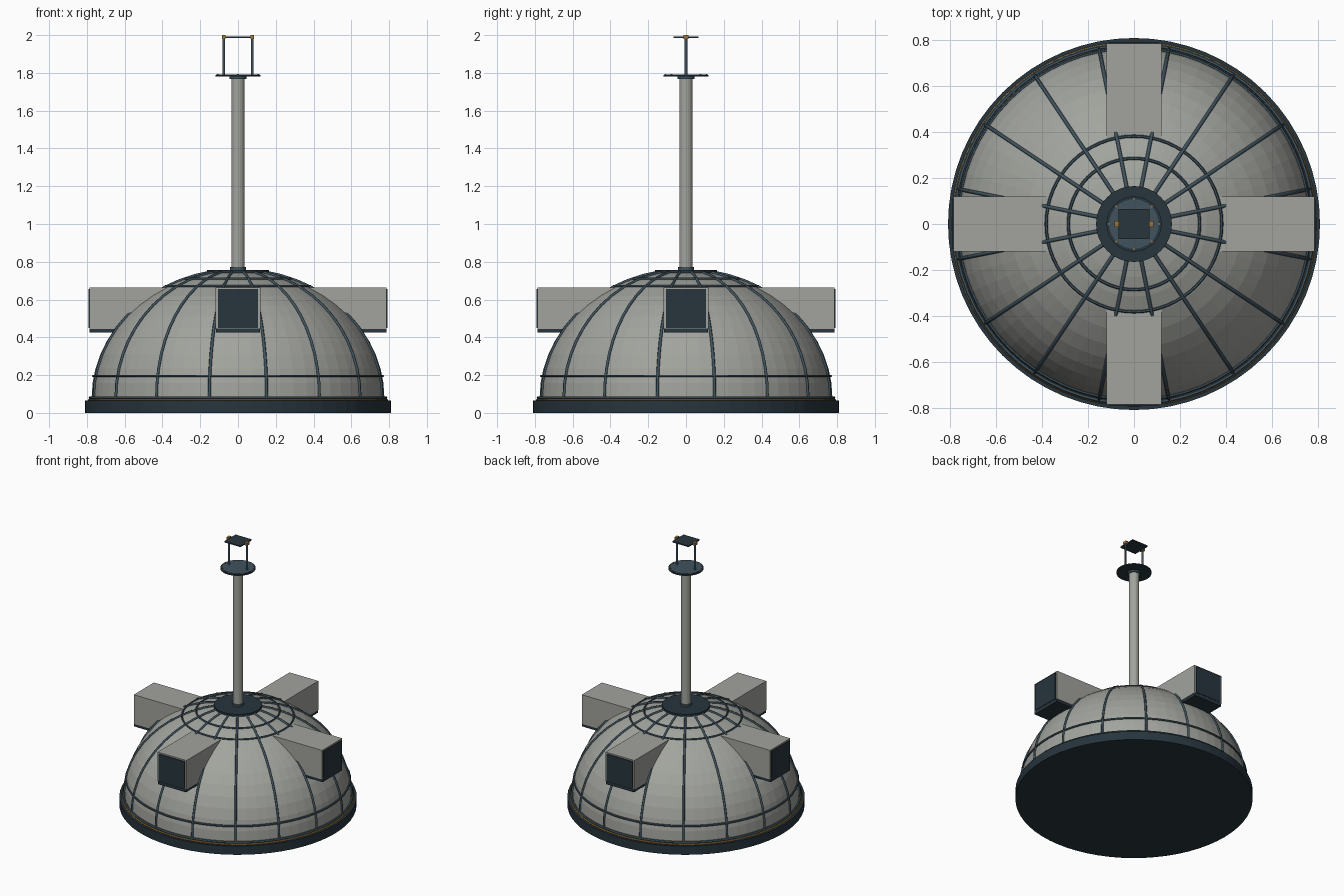
import bpy, bmesh
from math import sin, cos, pi, radians, sqrt, asin
from mathutils import Matrix

if "Cube" in bpy.data.objects:
    bpy.data.objects.remove(bpy.data.objects["Cube"])


def mat(name, col):
    m = bpy.data.materials.new(name)
    m.diffuse_color = (*col, 1)
    m.use_nodes = True
    m.node_tree.nodes["Principled BSDF"].inputs["Base Color"].default_value = m.diffuse_color
    return m


SHELL = mat("shell", (0.36, 0.37, 0.34))
DARK = mat("dark", (0.02, 0.035, 0.047))
STEEL = mat("steel", (0.05, 0.085, 0.11))
AMBER = mat("amber", (0.35, 0.18, 0.04))

A, B, ZC = 0.775, 0.677, 0.08      # dome ellipse radii and centre height


def finish(name, bm, material):
    bmesh.ops.recalc_face_normals(bm, faces=bm.faces)
    me = bpy.data.meshes.new(name)
    bm.to_mesh(me)
    bm.free()
    me.materials.append(material)
    ob = bpy.data.objects.new(name, me)
    bpy.context.collection.objects.link(ob)
    return ob


def lathe(name, profile, material, n=64, closed=False):
    """Spin (r, z) points round z; closed joins the last point to the first."""
    bm = bmesh.new()
    rings = []
    for r, z in profile:
        rings.append([bm.verts.new((r * cos(2 * pi * i / n), r * sin(2 * pi * i / n), z))
                      for i in range(n)])
    pairs = list(zip(rings, rings[1:]))
    if closed:
        pairs.append((rings[-1], rings[0]))
    for a, b in pairs:
        for i in range(n):
            j = (i + 1) % n
            bm.faces.new((a[i], a[j], b[j], b[i]))
    if not closed:
        bm.faces.new(rings[0])
        bm.faces.new(rings[-1])
    return finish(name, bm, material)


def disc(name, r, z0, z1, material, n=64):
    return lathe(name, [(r, z0), (r, z1)], material, n)


def hoop(name, r, z, t, material):
    prof = [(r + t * cos(k * pi / 3), z + t * sin(k * pi / 3)) for k in range(6)]
    return lathe(name, prof, material, 64, True)


def box(name, lo, hi, material, angle=0):
    bm = bmesh.new()
    bmesh.ops.create_cube(bm, size=1)
    for v in bm.verts:
        v.co = [l + (c + 0.5) * (h - l) for c, l, h in zip(v.co, lo, hi)]
    bm.transform(Matrix.Rotation(angle, 4, 'Z'))
    return finish(name, bm, material)


# base plinth and rim trims
disc("base_plinth", 0.81, 0, 0.065, DARK)
hoop("rim_trim", 0.788, 0.068, 0.007, AMBER)
hoop("rim_hoop", 0.782, 0.08, 0.009, STEEL)

# dome shell
t_end = asin((0.745 - ZC) / B)
arc = [t_end * k / 12 for k in range(13)]
lathe("dome_shell", [(A, 0.06)] + [(A * cos(t), ZC + B * sin(t)) for t in arc], SHELL)

# dome hoops
for i, z in enumerate((0.195, 0.67, 0.71)):
    hoop(f"dome_hoop_{i}", A * sqrt(1 - ((z - ZC) / B) ** 2) + 0.002, z, 0.007, STEEL)

# meridian ribs
for i in range(16):
    a = 2 * pi * (i + 0.5) / 16
    cu = bpy.data.curves.new("dome_rib", 'CURVE')
    cu.dimensions = '3D'
    cu.bevel_depth = 0.008
    cu.bevel_resolution = 1
    cu.use_fill_caps = True
    sp = cu.splines.new('POLY')
    sp.points.add(len(arc) - 1)
    for p, t in zip(sp.points, arc):
        r = A * cos(t) + 0.002
        p.co = (r * cos(a), r * sin(a), ZC + B * sin(t) + 0.002, 1)
    cu.materials.append(STEEL)
    bpy.context.collection.objects.link(bpy.data.objects.new(f"dome_rib_{i}", cu))

# four dormers with dark shutters and sills
for i in range(4):
    a = i * pi / 2
    box(f"dormer_{i}", (0.36, -0.12, 0.445), (0.785, 0.12, 0.665), SHELL, a)
    box(f"dormer_shutter_{i}", (0.77, -0.107, 0.45), (0.792, 0.107, 0.655), DARK, a)
    box(f"dormer_sill_{i}", (0.5, -0.117, 0.425), (0.787, 0.117, 0.446), DARK, a)

# mast
disc("mast_collar", 0.165, 0.735, 0.757, DARK, 48)
disc("mast_foot", 0.042, 0.755, 0.772, STEEL, 24)
disc("mast", 0.035, 0.757, 1.775, SHELL, 20)
disc("mast_cap", 0.046, 1.768, 1.783, STEEL, 24)

# instrument platform
disc("platform", 0.12, 1.78, 1.789, DARK, 32)
disc("platform_top", 0.108, 1.788, 1.791, STEEL, 32)
for i in range(8):
    a = i * pi / 4
    bolt = disc(f"platform_bolt_{i}", 0.005, 1.787, 1.793, AMBER, 6)
    bolt.location = (0.109 * cos(a), 0.109 * sin(a), 0)

# instrument head on two posts
for s in (-1, 1):
    post = disc(f"head_post_{s}", 0.007, 1.79, 1.99, STEEL, 12)
    post.location.x = 0.075 * s
    box(f"head_knob_{s}", (0.075 * s - 0.01, -0.014, 1.979), (0.075 * s + 0.01, 0.014, 2.0), AMBER)
box("head_panel", (-0.067, -0.066, 1.984), (0.067, 0.066, 1.993), DARK)
